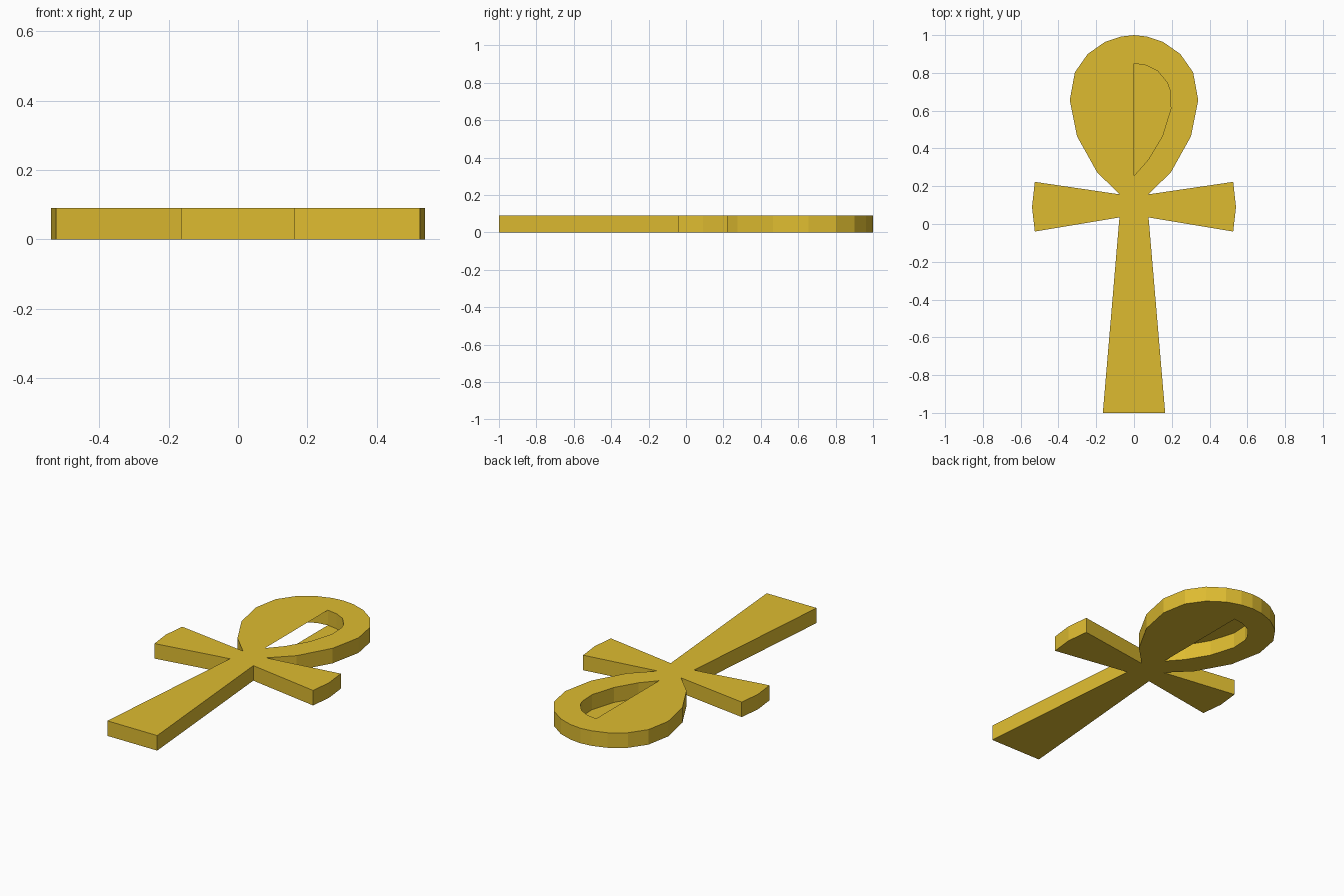
import bpy, bmesh, math
from mathutils import Matrix

if "Cube" in bpy.data.objects:
    bpy.data.objects.remove(bpy.data.objects["Cube"])

T = 0.09  # thickness

# Right half of the outline, from the top of the loop down to the foot
outline = [(0, 1), (0.07, 0.992), (0.155, 0.963), (0.245, 0.90), (0.313, 0.803),
           (0.34, 0.655), (0.302, 0.465), (0.196, 0.275), (0.077, 0.157),
           (0.525, 0.223), (0.54, 0.09), (0.525, -0.04), (0.077, 0.035),
           (0.165, -1), (0, -1)]
# Right half of the teardrop opening, from bottom to top
hole = [(0, 0.255), (0.075, 0.34), (0.15, 0.465), (0.195, 0.61), (0.19, 0.71),
        (0.175, 0.75), (0.125, 0.81), (0.065, 0.84), (0, 0.85)]

bm = bmesh.new()


def face(points):
    return bm.faces.new([bm.verts.new(p) for p in points])


def plate(points):
    """Flat face on the upper side, facing up."""
    f = face([(x, y, T / 2) for x, y in points])
    f.normal_update()
    if f.normal.z < 0:
        f.normal_flip()


def wall(points):
    """Strip of side faces following a profile."""
    for (x0, y0), (x1, y1) in zip(points, points[1:]):
        face([(x0, y0, T / 2), (x1, y1, T / 2), (x1, y1, -T / 2), (x0, y0, -T / 2)])


# Upper side: the right half is pierced, the left half covers the opening
plate(outline + hole)
plate([(-x, y) for x, y in outline] + [hole[0], hole[-1]])
# Outer rim and inner wall of the opening
wall(outline)
wall(hole)

# The other half is the same shape turned over about the long axis
turned = bmesh.ops.duplicate(bm, geom=bm.verts[:] + bm.edges[:] + bm.faces[:])["geom"]
bmesh.ops.rotate(bm, verts=[v for v in turned if isinstance(v, bmesh.types.BMVert)],
                 cent=(0, 0, 0), matrix=Matrix.Rotation(math.pi, 3, 'Y'))
bmesh.ops.remove_doubles(bm, verts=bm.verts, dist=1e-4)
bmesh.ops.translate(bm, verts=bm.verts, vec=(0, 0, T / 2))

mesh = bpy.data.meshes.new("looped_cross")
bm.to_mesh(mesh)
bm.free()
gold = bpy.data.materials.new("gold")
gold.diffuse_color = (0.73, 0.50, 0.03, 1)
gold.use_nodes = True
gold.node_tree.nodes["Principled BSDF"].inputs["Base Color"].default_value = gold.diffuse_color
mesh.materials.append(gold)
bpy.context.collection.objects.link(bpy.data.objects.new("looped_cross", mesh))
